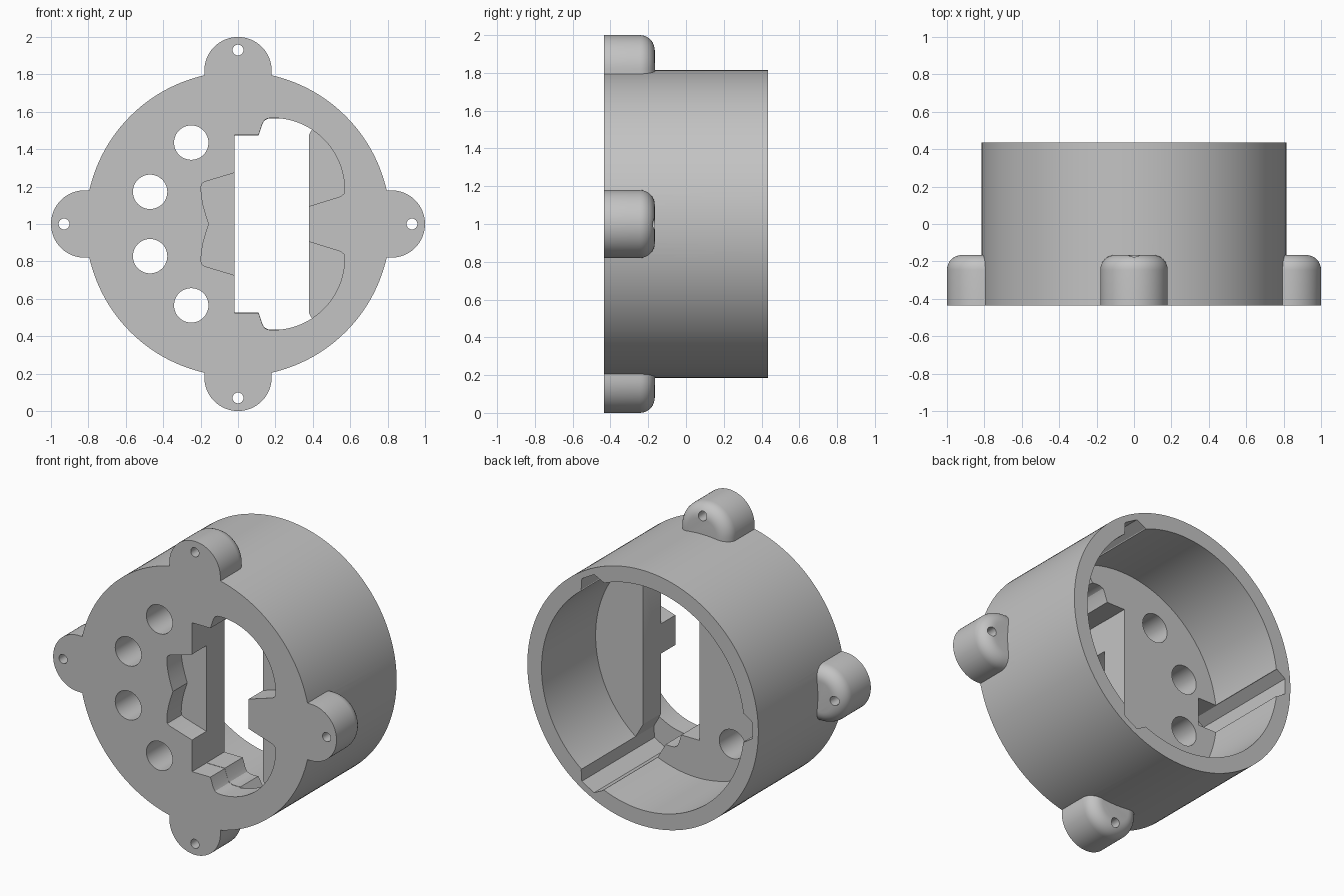
import bpy, bmesh
from math import sin, cos, pi, radians

cube = bpy.data.objects.get("Cube")
if cube:
    bpy.data.objects.remove(cube, do_unlink=True)

FRONT, BACK = -0.435, 0.435
FLOOR = -0.11          # inner face of the front plate
STEP = -0.29           # depth of the socket recess
AXIS = 1.0             # height of the ring's axis

grey = bpy.data.materials.new("plain grey")
grey.use_nodes = True
grey.diffuse_color = (0.55, 0.55, 0.55, 1)
grey.node_tree.nodes["Principled BSDF"].inputs["Base Color"].default_value = (0.55, 0.55, 0.55, 1)


def loft(name, rings):
    """Solid through matching (outline, y) rings; outlines are (x, height above axis)."""
    bm = bmesh.new()
    loops = [[bm.verts.new((x, y, z + AXIS)) for x, z in pts] for pts, y in rings]
    n = len(loops[0])
    for a, b in zip(loops, loops[1:]):
        for i in range(n):
            j = (i + 1) % n
            bm.faces.new((a[i], a[j], b[j], b[i]))
    bm.faces.new(loops[0])
    bm.faces.new(loops[-1])
    bmesh.ops.recalc_face_normals(bm, faces=bm.faces)
    mesh = bpy.data.meshes.new(name)
    bm.to_mesh(mesh)
    bm.free()
    mesh.materials.append(grey)
    obj = bpy.data.objects.new(name, mesh)
    bpy.context.collection.objects.link(obj)
    return obj


def prism(name, pts, y0, y1):
    return loft(name, [(pts, y0), (pts, y1)])


def arc(cx, cz, r, a0, a1, steps):
    return [(cx + r * cos(radians(a0 + (a1 - a0) * i / steps)),
             cz + r * sin(radians(a0 + (a1 - a0) * i / steps))) for i in range(steps + 1)]


def circle(cx, cz, r, n):
    return arc(cx, cz, r, 0, 360, n)[:-1]


def turn(pts, deg):
    c, s = cos(radians(deg)), sin(radians(deg))
    return [(u * c - w * s, u * s + w * c) for u, w in pts]


def mirrored(upper):
    return upper + [(x, -z) for x, z in reversed(upper) if z > 0]


def combine(target, other, operation):
    mod = target.modifiers.new("boolean", "BOOLEAN")
    mod.operation = operation
    mod.solver = "EXACT"
    mod.object = other
    bpy.context.view_layer.objects.active = target
    bpy.ops.object.modifier_apply(modifier=mod.name)
    bpy.data.objects.remove(other, do_unlink=True)


# Round body
housing = prism("ring_housing", circle(0, 0, 0.815, 160), FRONT, BACK)


# Four screw ears with a rounded back edge
def ear_outline(inset, deg):
    h = 0.18 - inset
    return turn([(0.76, -h)] + arc(0.82, 0, h, -90, 90, 32) + [(0.76, h)], deg)


FILLET, EAR_BACK = 0.08, -0.165
for deg in range(0, 360, 90):
    rings = [(ear_outline(0, deg), FRONT)]
    for i in range(9):
        a = i / 8 * pi / 2
        rings.append((ear_outline(FILLET * (1 - cos(a)), deg),
                      EAR_BACK - FILLET * (1 - sin(a))))
    combine(housing, loft("ear", rings), "UNION")

# Rear cavity
combine(housing, prism("cavity", circle(0, 0, 0.715, 160), FLOOR, 0.6), "DIFFERENCE")

# Socket recess in the front, and the slot through the plate
top_edge = [(-0.02, 0.475), (0.11, 0.475), (0.13, 0.537), (0.142, 0.556), (0.16, 0.565)]
big_arc = arc(0.185, 0.182, 0.385, 90, 0, 24)
left_lobe = [(-0.155, 0), (-0.172, 0.05), (-0.186, 0.1), (-0.195, 0.15),
             (-0.198, 0.195), (-0.194, 0.214), (-0.18, 0.225), (-0.02, 0.273)]
right_lobe = [(0.566, 0.162), (0.55, 0.148), (0.38, 0.095)]
recess = mirrored(left_lobe + top_edge + big_arc + right_lobe)
combine(housing, prism("recess", recess, FRONT - 0.1, STEP), "DIFFERENCE")

slot = mirrored(top_edge + [p for p in big_arc if p[0] < 0.375] + [(0.38, 0.514)])
slot = [(0.18 + (x - 0.18) * 0.996, z * 0.996) for x, z in slot]
combine(housing, prism("slot", slot, STEP - 0.03, FLOOR + 0.1), "DIFFERENCE")

# Three locking grooves along the inner wall, running into the plate
groove = [(0.58, -0.09), (0.715, -0.09), (0.775, -0.05),
          (0.775, 0.05), (0.715, 0.09), (0.58, 0.09)]
for deg in (60, 180, 300):
    combine(housing, prism("groove", turn(groove, deg), STEP - 0.008, 0.6), "DIFFERENCE")

# Cable holes
for x, z in ((-0.25, 0.435), (-0.47, 0.172)):
    for side in (1, -1):
        combine(housing, prism("hole", circle(x, side * z, 0.092, 48), -0.6, 0), "DIFFERENCE")

# Screw holes
for deg in range(0, 360, 90):
    x, z = turn([(0.93, 0)], deg)[0]
    combine(housing, prism("screw_hole", circle(x, z, 0.029, 24), -0.6, 0), "DIFFERENCE")

# Smooth curved walls, keep edges sharp
bpy.ops.object.select_all(action="DESELECT")
housing.select_set(True)
bpy.context.view_layer.objects.active = housing
bpy.ops.object.shade_smooth_by_angle(angle=radians(30))
